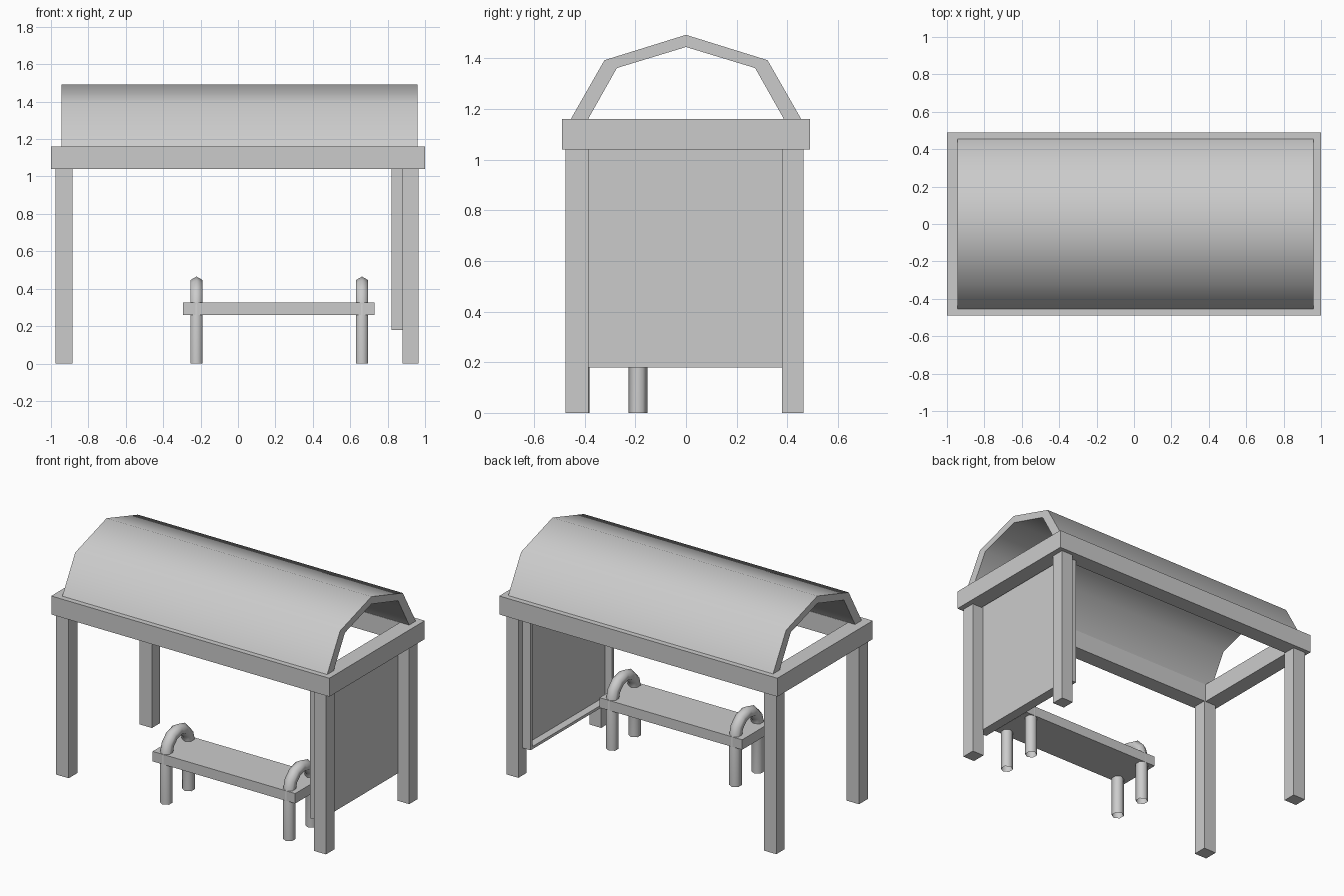
import bpy
import bmesh
from math import sin, cos, pi, radians
from mathutils import Vector

default = bpy.data.objects.get("Cube")
if default:
    bpy.data.objects.remove(default, do_unlink=True)

GREY = (0.6, 0.6, 0.6, 1)
grey = bpy.data.materials.new("plain_grey")
grey.use_nodes = True
grey.diffuse_color = GREY
grey.node_tree.nodes["Principled BSDF"].inputs["Base Color"].default_value = GREY


def finish(name, bm, smooth_angle=None):
    bmesh.ops.recalc_face_normals(bm, faces=bm.faces)
    mesh = bpy.data.meshes.new(name)
    bm.to_mesh(mesh)
    bm.free()
    mesh.materials.append(grey)
    obj = bpy.data.objects.new(name, mesh)
    bpy.context.collection.objects.link(obj)
    if smooth_angle:
        bpy.ops.object.select_all(action="DESELECT")
        obj.select_set(True)
        bpy.context.view_layer.objects.active = obj
        bpy.ops.object.shade_smooth_by_angle(angle=radians(smooth_angle))
    return obj


def extrude_polygon(bm, points, offset):
    """Close a polygon of 3D points and push it out by an offset."""
    face = bm.faces.new([bm.verts.new(p) for p in points])
    new = bmesh.ops.extrude_face_region(bm, geom=[face])["geom"]
    verts = [g for g in new if isinstance(g, bmesh.types.BMVert)]
    bmesh.ops.translate(bm, verts=verts, vec=offset)


def box(name, x, y, z):
    bm = bmesh.new()
    corners = [(x[0], y[0]), (x[1], y[0]), (x[1], y[1]), (x[0], y[1])]
    extrude_polygon(bm, [(a, b, z[0]) for a, b in corners], (0, 0, z[1] - z[0]))
    return finish(name, bm)


def recess(obj, normal, width, depth):
    """Inset the face pointing along normal; sink it, or open it when depth is 0."""
    bm = bmesh.new()
    bm.from_mesh(obj.data)
    bm.normal_update()
    face = max(bm.faces, key=lambda f: f.normal.dot(Vector(normal)))
    bmesh.ops.inset_region(bm, faces=[face], thickness=width)
    new = bmesh.ops.extrude_face_region(bm, geom=[face])["geom"]
    verts = [g for g in new if isinstance(g, bmesh.types.BMVert)]
    bmesh.ops.translate(bm, verts=verts, vec=-Vector(normal) * depth)
    if face.is_valid:
        bmesh.ops.delete(bm, geom=[face], context="FACES_ONLY")
    bmesh.ops.recalc_face_normals(bm, faces=bm.faces)
    bm.to_mesh(obj.data)
    bm.free()


# Corner posts
for side, x in (("right", (-0.975, -0.885)), ("left", (0.88, 0.965))):
    for end, y in (("front", (-0.475, -0.385)), ("back", (0.38, 0.465))):
        box(f"{end}_{side}_post", x, y, (0, 1.04))

# Open rectangular beam ring under the roof
bm = bmesh.new()
rings = []
for inset, z in ((0, 1.04), (0, 1.16), (0.105, 1.16), (0.105, 1.04)):
    a, b = 1 - inset, 0.49 - inset
    rings.append([bm.verts.new((sx * a, sy * b, z))
                  for sx, sy in ((-1, -1), (1, -1), (1, 1), (-1, 1))])
for i in range(4):
    low, high = rings[i], rings[(i + 1) % 4]
    for j in range(4):
        k = (j + 1) % 4
        bm.faces.new((low[j], low[k], high[k], high[j]))
finish("roof_beam_ring", bm)

# Bent roof shell
outer = [(-0.455, 1.16), (-0.322, 1.393), (0, 1.493), (0.322, 1.393), (0.455, 1.16)]
inner = [(0.387, 1.16), (0.273, 1.362), (0, 1.445), (-0.273, 1.362), (-0.387, 1.16)]
bm = bmesh.new()
extrude_polygon(bm, [(-0.945, y, z) for y, z in outer + inner], (1.905, 0, 0))
finish("roof_shell", bm, 50)

# Recessed end panel, open towards the inside
panel = box("end_panel", (0.82, 0.885), (-0.43, 0.425), (0.18, 1.05))
recess(panel, (-1, 0, 0), 0.025, 0.05)

# Bench seat
box("bench_seat", (-0.295, 0.73), (-0.455, -0.155), (0.26, 0.325))

# Bench hoops: six-sided tube running up, over and down
MID_Y, BEND, TUBE, SPRING_Z = -0.305, 0.115, 0.038, 0.312
STEPS, SIDES = 6, 6
path = [(-BEND, 0, pi)]
path += [(BEND * cos(a), SPRING_Z + BEND * sin(a), a)
         for a in (pi - pi * i / STEPS for i in range(STEPS + 1))]
path.append((BEND, 0, 0))
for name, x in (("right_bench_hoop", -0.222), ("left_bench_hoop", 0.663)):
    bm = bmesh.new()
    loops = []
    for y, z, a in path:
        loop = []
        for s in range(SIDES):
            t = 2 * pi * s / SIDES
            out, across = TUBE * cos(t), TUBE * sin(t)
            loop.append(bm.verts.new((x + across, MID_Y + y + out * cos(a),
                                      z + out * sin(a))))
        loops.append(loop)
    for p, q in zip(loops, loops[1:]):
        for s in range(SIDES):
            n = (s + 1) % SIDES
            bm.faces.new((p[s], p[n], q[n], q[s]))
    finish(name, bm, 80)
